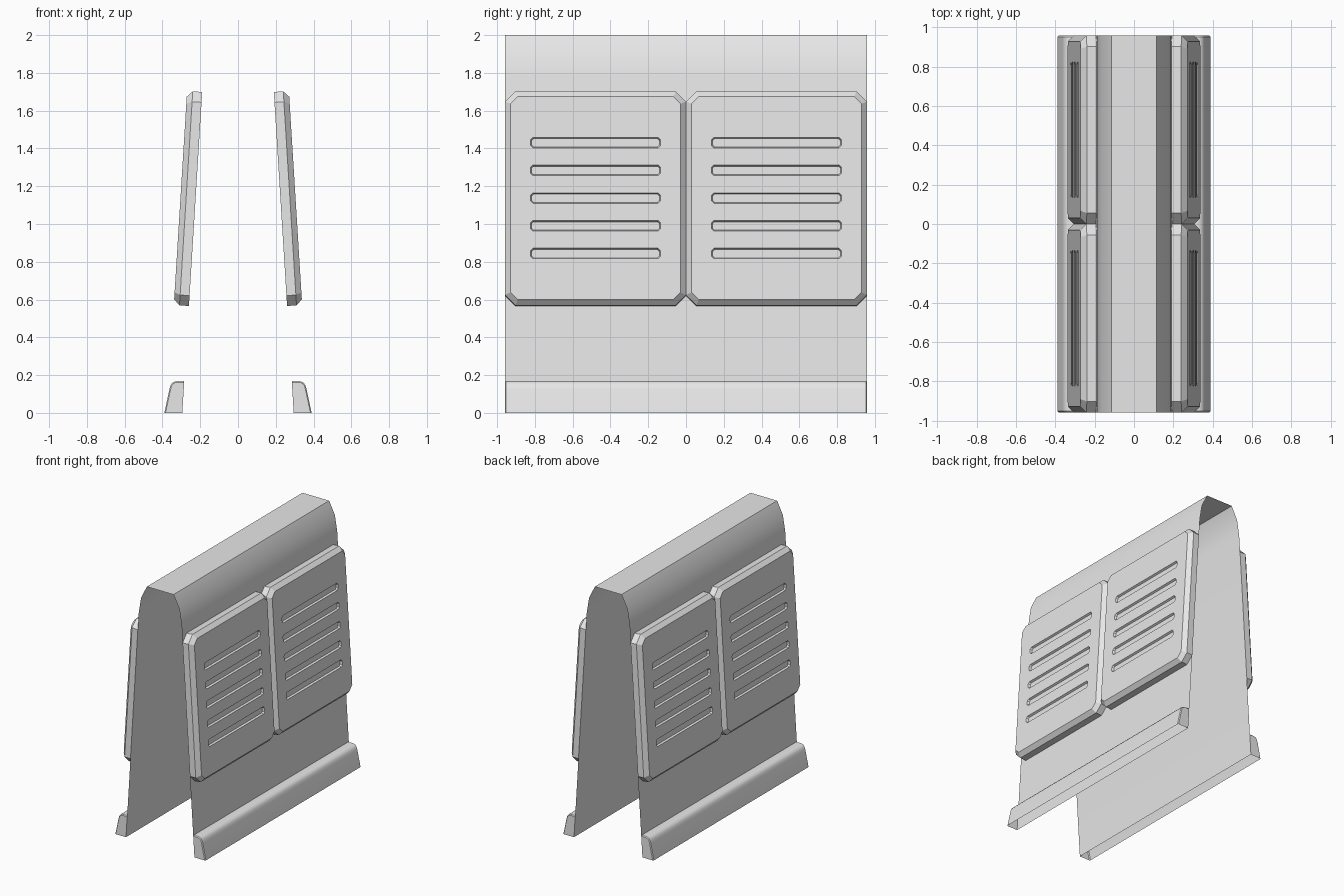
import bpy, bmesh, math
from mathutils import Matrix, Vector

cube = bpy.data.objects.get("Cube")
if cube:
    bpy.data.objects.remove(cube, do_unlink=True)

HALF_LEN = 0.958
FOOT_X, SLOPE = 0.295, 0.062      # side wall: x = FOOT_X - SLOPE * z
THICK = 0.08

grey = bpy.data.materials.new("plain grey")
grey.use_nodes = True
grey.diffuse_color = (0.8, 0.8, 0.8, 1)
grey.node_tree.nodes["Principled BSDF"].inputs["Base Color"].default_value = (0.8, 0.8, 0.8, 1)


def wall_x(z):
    return FOOT_X - SLOPE * z


def make_object(name, bm):
    mesh = bpy.data.meshes.new(name)
    bm.to_mesh(mesh)
    bm.free()
    mesh.materials.append(grey)
    obj = bpy.data.objects.new(name, mesh)
    bpy.context.collection.objects.link(obj)
    return obj


def activate(obj):
    bpy.ops.object.select_all(action='DESELECT')
    obj.select_set(True)
    bpy.context.view_layer.objects.active = obj


def smooth(obj, degrees=30):
    activate(obj)
    bpy.ops.object.shade_smooth_by_angle(angle=math.radians(degrees))


def mirror(obj, axes):
    mod = obj.modifiers.new("mirror", 'MIRROR')
    mod.use_axis = axes
    mod.use_mirror_merge = False


def octagon(bm, centre, half_u, half_v, chamfer, w):
    """Rectangle ring with cut corners, at height w."""
    a, b = half_u - chamfer, half_v - chamfer
    pts = [(a, -half_v), (half_u, -b), (half_u, b), (a, half_v),
           (-a, half_v), (-half_u, b), (-half_u, -b), (-a, -half_v)]
    return [bm.verts.new((centre[0] + u, centre[1] + v, w)) for u, v in pts]


def loft(bm, rings):
    """Closed solid through a stack of rings."""
    for low, high in zip(rings, rings[1:]):
        for i in range(len(low)):
            j = (i + 1) % len(low)
            bm.faces.new((low[i], low[j], high[j], high[i]))
    bm.faces.new(rings[0][::-1])
    bm.faces.new(rings[-1])


# Folded sheet: open at both ends and underneath
half = [(FOOT_X, 0), (wall_x(1.78), 1.78), (0.165, 1.9), (0.115, 2.0)]
profile = half + [(-x, z) for x, z in reversed(half)]
bm = bmesh.new()
front = [bm.verts.new((x, -HALF_LEN, z)) for x, z in profile]
back = [bm.verts.new((x, HALF_LEN, z)) for x, z in profile]
for i in range(len(profile) - 1):
    bm.faces.new((front[i], back[i], back[i + 1], front[i + 1]))
bmesh.ops.recalc_face_normals(bm, faces=bm.faces)
smooth(make_object("folded_sheet", bm))

# Slotted panels: bevelled plate, then shallow slots cut into the face
z_low, z_high = 0.565, 1.7
z_mid, half_v = (z_low + z_high) / 2, (z_high - z_low) / 2
half_u, inset, chamfer = HALF_LEN / 2, 0.03, 0.055
bm = bmesh.new()
loft(bm, [octagon(bm, (0, 0), half_u, half_v, chamfer, 0),
          octagon(bm, (0, 0), half_u, half_v, chamfer, THICK - inset),
          octagon(bm, (0, 0), half_u - inset, half_v - inset,
                  chamfer - inset * (2 - math.sqrt(2)), THICK)])
panels = make_object("slotted_panels", bm)

bm = bmesh.new()
for k in range(-2, 3):
    centre = (0, k * 0.147)
    loft(bm, [octagon(bm, centre, 0.338, 0.022, 0.01, THICK - 0.015),
              octagon(bm, centre, 0.35, 0.034, 0.015, THICK + 0.015)])
cutter = make_object("slot_cutter", bm)
cutter.hide_render = True

activate(panels)
cut = panels.modifiers.new("slots", 'BOOLEAN')
cut.operation, cut.solver, cut.object = 'DIFFERENCE', 'EXACT', cutter
bpy.ops.object.modifier_apply(modifier=cut.name)
bpy.data.objects.remove(cutter, do_unlink=True)

# Remove the hidden back and lay the plate on the sloping wall
along = Vector((0, 1, 0))
up = Vector((-SLOPE, 0, 1)).normalized()
out = along.cross(up)
place = Matrix((along, up, out)).transposed().to_4x4()
place.translation = (wall_x(z_mid), half_u, z_mid)
bm = bmesh.new()
bm.from_mesh(panels.data)
bmesh.ops.delete(bm, geom=[f for f in bm.faces if f.calc_center_median().z < 0.001],
                 context='FACES_ONLY')
bm.transform(place)
bm.to_mesh(panels.data)
bm.free()
mirror(panels, (True, True, False))

# Foot rails: rounded top, closed ends, open underneath
section = [(0.39, 0), (0.363, 0.125), (0.357, 0.146), (0.346, 0.161),
           (0.328, 0.168), (wall_x(0.168), 0.168), (FOOT_X, 0)]
bm = bmesh.new()
ends = [[bm.verts.new((x, y, z)) for x, z in section] for y in (-HALF_LEN, HALF_LEN)]
for i in range(len(section) - 2):
    bm.faces.new((ends[0][i], ends[1][i], ends[1][i + 1], ends[0][i + 1]))
for ring in ends:
    bm.faces.new(ring)
bmesh.ops.recalc_face_normals(bm, faces=bm.faces)
# Soften the rim of each end
rim = [e for e in bm.edges if len(e.link_faces) == 2
       and abs(e.verts[0].co.y - e.verts[1].co.y) < 0.001]
bmesh.ops.bevel(bm, geom=rim, offset=0.006, segments=1, affect='EDGES')
rails = make_object("foot_rails", bm)
smooth(rails, 35)
mirror(rails, (True, False, False))
